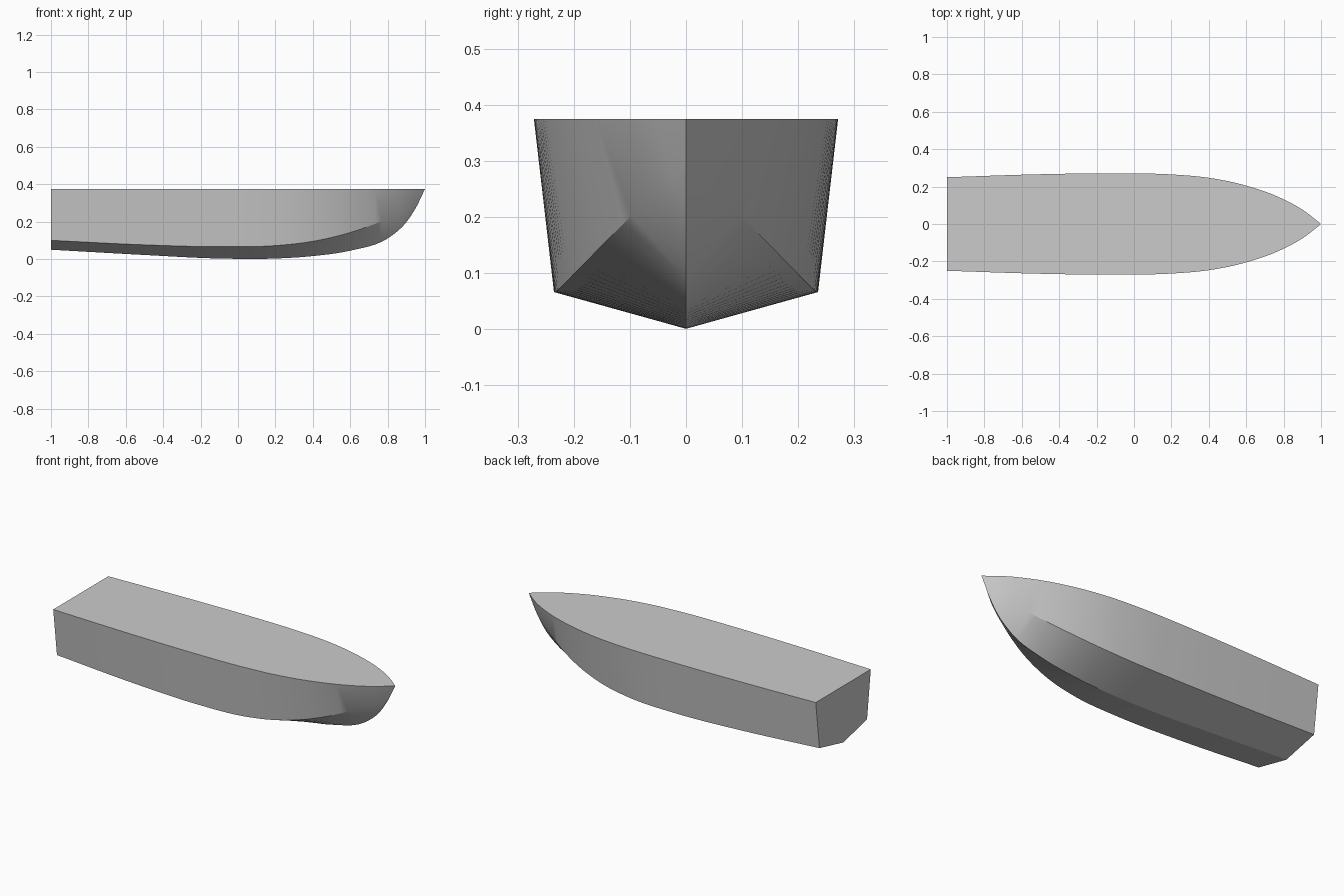
import bpy, bmesh, math
from mathutils import Vector

cube = bpy.data.objects.get("Cube")
if cube:
    bpy.data.objects.remove(cube)

DECK_Z = 0.375

# Hull lines along the length: (x, half breadth, height)
DECK = [(-1, 0.25, DECK_Z), (-0.5, 0.266, DECK_Z), (-0.1, 0.271, DECK_Z),
        (0.2, 0.265, DECK_Z), (0.4, 0.247, DECK_Z), (0.6, 0.205, DECK_Z),
        (0.8, 0.132, DECK_Z), (0.9, 0.077, DECK_Z), (1, 0, DECK_Z)]
CHINE = [(-1, 0.216, 0.1), (-0.5, 0.23, 0.076), (-0.1, 0.235, 0.066),
         (0.2, 0.226, 0.072), (0.4, 0.203, 0.095), (0.6, 0.157, 0.142),
         (0.8, 0.084, 0.215), (0.89, 0.043, 0.255), (0.96, 0, 0.29)]
KEEL = [(-1, 0, 0.05), (-0.5, 0, 0.022), (-0.1, 0, 0.003),
        (0.2, 0, 0.003), (0.4, 0, 0.016), (0.6, 0, 0.045),
        (0.8, 0, 0.11), (0.89, 0, 0.185), (0.96, 0, 0.29)]
STEPS = 6


def smooth_line(points):
    """Cubic curve through unevenly spaced points, sampled evenly per span."""
    p = [Vector(c) for c in points]
    u = [0.0]
    for a, b in zip(DECK, DECK[1:]):
        u.append(u[-1] + b[0] - a[0])
    slope = [(b - a) / (t - s) for a, b, s, t in zip(p, p[1:], u, u[1:])]
    tangent = [slope[0]]
    for i in range(1, len(p) - 1):
        h0, h1 = u[i] - u[i - 1], u[i + 1] - u[i]
        tangent.append((slope[i - 1] * h1 + slope[i] * h0) / (h0 + h1))
    tangent.append(slope[-1] * 1.5 - tangent[-1] * 0.5)
    line = []
    for i in range(len(p) - 1):
        h = u[i + 1] - u[i]
        for k in range(STEPS):
            t = k / STEPS
            line.append(p[i] * (1 + 2 * t) * (1 - t) ** 2
                        + tangent[i] * h * t * (1 - t) ** 2
                        + p[i + 1] * t * t * (3 - 2 * t)
                        + tangent[i + 1] * h * t * t * (t - 1))
    return line + [p[-1]]


deck, chine, keel = map(smooth_line, (DECK, CHINE, KEEL))

# Hull skin: ruled sides and bottom, mirrored about the keel
bm = bmesh.new()
for side in (1, -1):
    rows = [[bm.verts.new((v.x, v.y * side, v.z)) for v in line]
            for line in (deck, chine, keel)]
    for upper, lower in zip(rows, rows[1:]):
        for i in range(len(upper) - 1):
            bm.faces.new((upper[i], lower[i], lower[i + 1], upper[i + 1]))
bmesh.ops.remove_doubles(bm, verts=bm.verts, dist=0.0005)

# Flat deck and transom close the two open outlines
rim = [e for e in bm.edges if e.is_boundary]
stern = [e for e in rim if all(v.co.x < -0.999 for v in e.verts)]
across = bm.edges.new([v for v in bm.verts
                       if v.co.x < -0.999 and v.co.z > DECK_Z - 0.001])
bmesh.ops.contextual_create(bm, geom=stern + [across])
bmesh.ops.contextual_create(bm, geom=[e for e in rim if e not in stern] + [across])
bmesh.ops.recalc_face_normals(bm, faces=bm.faces)

mesh = bpy.data.meshes.new("hull")
bm.to_mesh(mesh)
bm.free()
hull = bpy.data.objects.new("hull", mesh)
bpy.context.collection.objects.link(hull)

# Plain grey paint
grey = bpy.data.materials.new("plain grey")
grey.use_nodes = True
colour = (0.6, 0.6, 0.6, 1)
grey.diffuse_color = colour
grey.node_tree.nodes["Principled BSDF"].inputs["Base Color"].default_value = colour
mesh.materials.append(grey)

bpy.context.view_layer.objects.active = hull
hull.select_set(True)
bpy.ops.object.shade_smooth_by_angle(angle=math.radians(25))
